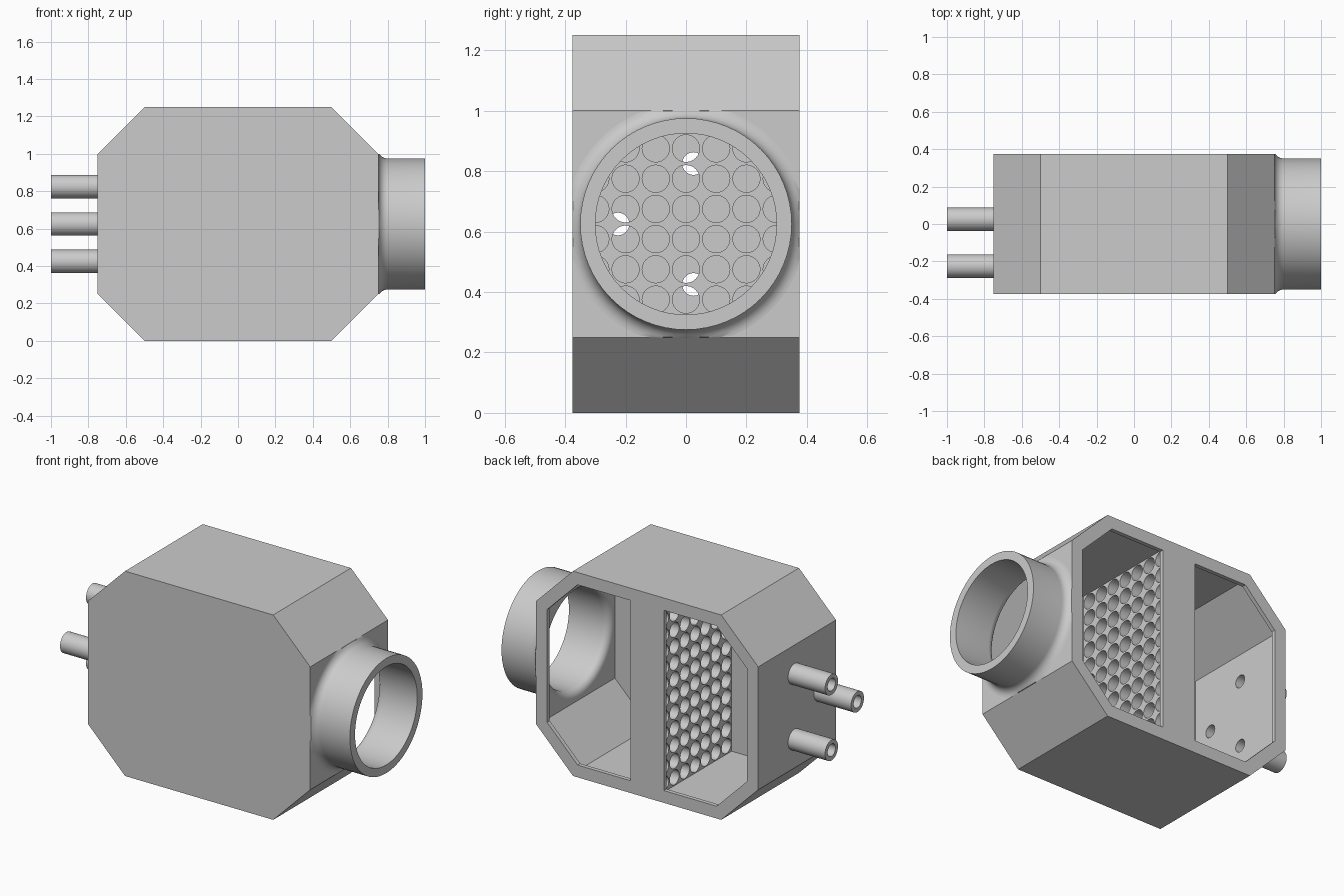
import bpy, bmesh, math
from mathutils import Matrix

if "Cube" in bpy.data.objects:
    bpy.data.objects.remove(bpy.data.objects["Cube"], do_unlink=True)

grey = bpy.data.materials.new("plain_grey")
grey.use_nodes = True
COLOUR = (0.6, 0.6, 0.6, 1)
grey.diffuse_color = COLOUR
grey.node_tree.nodes["Principled BSDF"].inputs["Base Color"].default_value = COLOUR

HALF_X, HALF_Y, HEIGHT, CHAMFER = 0.75, 0.375, 1.25, 0.25
MID_Z = HEIGHT / 2
WALL, RIM, CORE = 0.025, 0.075, 0.0625


def finish(bm, name):
    bmesh.ops.recalc_face_normals(bm, faces=bm.faces)
    mesh = bpy.data.meshes.new(name)
    bm.to_mesh(mesh)
    bm.free()
    mesh.materials.append(grey)
    obj = bpy.data.objects.new(name, mesh)
    bpy.context.collection.objects.link(obj)
    return obj


def activate(obj):
    bpy.ops.object.select_all(action='DESELECT')
    obj.select_set(True)
    bpy.context.view_layer.objects.active = obj


def smooth(obj):
    activate(obj)
    bpy.ops.object.shade_smooth_by_angle(angle=math.radians(30))


def prism(name, outline, y0, y1):
    """Extrude an x/z outline along y."""
    bm = bmesh.new()
    face = bm.faces.new([bm.verts.new((x, y0, z)) for x, z in outline])
    new = bmesh.ops.extrude_face_region(bm, geom=[face])["geom"]
    bmesh.ops.translate(bm, vec=(0, y1 - y0, 0),
                        verts=[v for v in new if isinstance(v, bmesh.types.BMVert)])
    return finish(bm, name)


def rods(name, centres, radius, x0, x1, sides):
    """Solid cylinders along x at the given y/z centres."""
    bm = bmesh.new()
    for y, z in centres:
        place = Matrix.Translation(((x0 + x1) / 2, y, z)) @ Matrix.Rotation(math.pi / 2, 4, 'Y')
        bmesh.ops.create_cone(bm, cap_ends=True, segments=sides, radius1=radius,
                              radius2=radius, depth=x1 - x0, matrix=place)
    return finish(bm, name)


def lathe(name, profile, y, z, sides):
    """Spin an (x, radius) profile around an axis along x, kept within the end wall."""
    bm = bmesh.new()
    verts = [bm.verts.new((x, 0, r)) for x, r in profile]
    edges = [bm.edges.new(pair) for pair in zip(verts, verts[1:])]
    bmesh.ops.spin(bm, geom=verts + edges, cent=(0, 0, 0), axis=(1, 0, 0),
                   angle=math.tau, steps=sides, use_duplicate=False)
    bmesh.ops.remove_doubles(bm, verts=bm.verts, dist=1e-5)
    bmesh.ops.translate(bm, verts=bm.verts, vec=(0, y, z))
    for v in bm.verts:
        v.co.y = max(-HALF_Y, min(HALF_Y, v.co.y))
        v.co.z = max(CHAMFER, min(HEIGHT - CHAMFER, v.co.z))
    obj = finish(bm, name)
    smooth(obj)
    return obj


def arc(x, r, size):
    """Fillet leaving the wall at x and running into a tube of radius r."""
    angles = [math.pi / 16 * i for i in range(9)]
    return [(x + size * (1 - math.cos(a)), r + size * (1 - math.sin(a))) for a in angles]


def carve(target, cutter):
    mod = target.modifiers.new("cut", 'BOOLEAN')
    mod.operation, mod.solver, mod.object = 'DIFFERENCE', 'EXACT', cutter
    activate(target)
    bpy.ops.object.modifier_apply(modifier=mod.name)
    bpy.data.objects.remove(cutter, do_unlink=True)


def half_outline(side, inner, inset):
    """Half of the octagon, inset from its rim and cut off at x = inner."""
    slide = inset * math.tan(math.pi / 8)
    low = [(inner, inset), (HALF_X - CHAMFER - slide, inset),
           (HALF_X - inset, CHAMFER + slide)]
    return [(side * x, z) for x, z in low + [(x, HEIGHT - z) for x, z in reversed(low)]]


# Octagonal housing
right = half_outline(1, 0, 0)[1:-1]
left = [(-x, z) for x, z in reversed(right)]
housing = prism("housing", right + left, -HALF_Y, HALF_Y)

# Two thin-walled chambers, each opening at the back through a smaller window
depth = HALF_Y - WALL
for side in (1, -1):
    carve(housing, prism("chamber_cutter", half_outline(side, CORE, WALL), -depth, depth))
    carve(housing, prism("window_cutter", half_outline(side, 0.1125, RIM), 0.3, 0.4))

# Perforated core between the chambers
grid = [(0.1 * c, MID_Z + 0.1 * (r + 0.5)) for c in range(-3, 4) for r in range(-6, 6)]
carve(housing, rods("core_hole_cutter", grid, 0.045, -CORE - 0.001, CORE + 0.001, 24))

# Bores through the end walls
pipes = [(0.025, MID_Z + 0.2), (-0.225, MID_Z), (0.025, MID_Z - 0.2)]
carve(housing, rods("port_cutter", [(0, MID_Z)], 0.345, 0.7, 0.8, 64))
carve(housing, rods("pipe_bore_cutter", pipes, 0.0375, -0.8, -0.7, 32))
smooth(housing)

# Large port collar, filleted into the wall outside and flared inside
outside = arc(HALF_X, 0.35, 0.05)
inside = arc(HALF_X - WALL, 0.3, 0.045)
lathe("port_collar", outside + [(1, 0.35), (1, 0.3)] + inside[::-1], 0, MID_Z, 64)

# Three small pipes on the other end
for i, (y, z) in enumerate(pipes):
    lathe(f"small_pipe_{i + 1}", [(-HALF_X, 0.0625), (-1, 0.0625), (-1, 0.0375),
                                  (-HALF_X, 0.0375)], y, z, 32)
